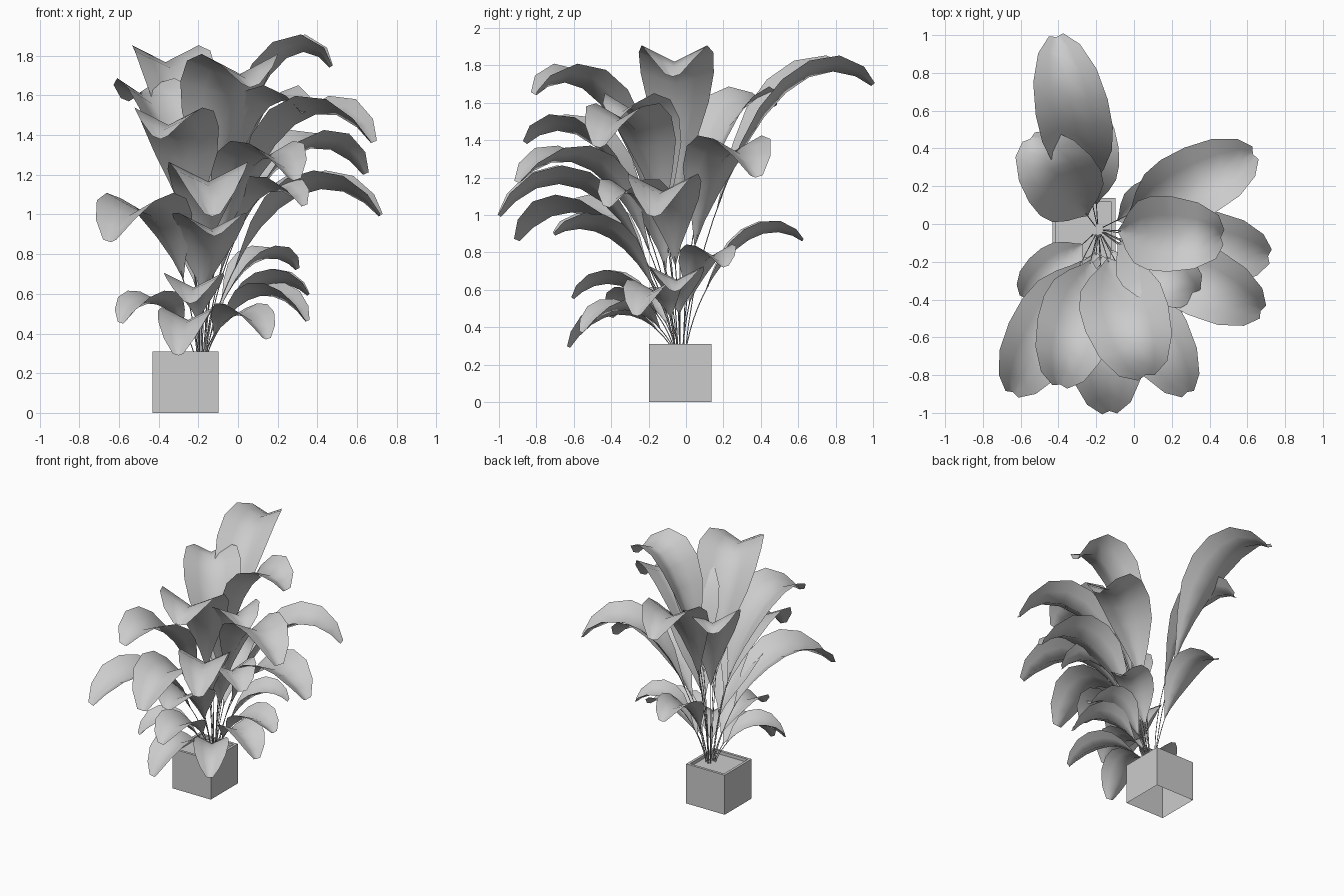
import bpy, bmesh, math
from mathutils import Vector

if "Cube" in bpy.data.objects:
    bpy.data.objects.remove(bpy.data.objects["Cube"])

grey = bpy.data.materials.new("plain grey")
grey.use_nodes = True
colour = (0.6, 0.6, 0.6, 1)
grey.diffuse_color = colour
grey.node_tree.nodes["Principled BSDF"].inputs["Base Color"].default_value = colour


def finish(bm, name, smooth):
    mesh = bpy.data.meshes.new(name)
    bm.to_mesh(mesh)
    bm.free()
    mesh.materials.append(grey)
    for p in mesh.polygons:
        p.use_smooth = smooth
    obj = bpy.data.objects.new(name, mesh)
    bpy.context.collection.objects.link(obj)
    return obj


def bridge(bm, a, b, closed):
    n = len(a)
    for i in range(n if closed else n - 1):
        j = (i + 1) % n
        bm.faces.new((a[i], a[j], b[j], b[i]))


# Pot: square open-bottomed box with a thin rim and recessed soil
CENTRE = Vector((-0.265, -0.03, 0))
CORNERS = ((-1, -1), (1, -1), (1, 1), (-1, 1))


def square(bm, half, z):
    return [bm.verts.new(CENTRE + Vector((sx * half, sy * half, z))) for sx, sy in CORNERS]


bm = bmesh.new()
rings = [square(bm, half, z) for half, z in
         ((0.167, 0), (0.167, 0.31), (0.147, 0.31), (0.147, 0.285))]
for a, b in zip(rings, rings[1:]):
    bridge(bm, a, b, True)
finish(bm, "pot", False)

bm = bmesh.new()
bm.faces.new(square(bm, 0.147, 0.285))
finish(bm, "soil", False)

# Blade outline: position along the blade, share of the full half width
OUTLINE = ((0, 0.02), (0.1, 0.2), (0.22, 0.5), (0.36, 0.82), (0.5, 0.98),
           (0.64, 1), (0.78, 0.88), (0.91, 0.58), (1, 0.2))
ACROSS = (-1, -0.5, 0, 0.5, 1)
BLADE_START = 0.32
FOLD = 0.5


def make_leaf(name, tip, apex, width, lean=0.06):
    """Arching midrib: a thin stem first, then a folded blade."""
    tip = Vector(tip)
    root = Vector((-0.19, -0.03, 0.24))
    out = Vector((tip.x - root.x, tip.y - root.y, 0))
    root += out.normalized() * 0.025
    p1 = root + out * lean
    p1.z = root.z + 0.57 * (apex - root.z)
    p2 = root + out * 0.53
    p2.z = (apex - 0.022 * root.z - 0.169 * p1.z - 0.373 * tip.z) / 0.435

    def midrib(t):
        s = 1 - t
        return root * s**3 + p1 * (3 * s * s * t) + p2 * (3 * s * t * t) + tip * t**3

    def frame(t):
        tangent = (midrib(min(t + 0.01, 1)) - midrib(t - 0.01)).normalized()
        side = Vector((-out.y, out.x, 0)).normalized()
        return side, tangent.cross(side)

    # Blade with its edges raised above the midrib
    bm = bmesh.new()
    rows = []
    for u, share in OUTLINE:
        t = BLADE_START + (1 - BLADE_START) * u
        side, up = frame(t)
        half = share * width / 2
        rows.append([bm.verts.new(midrib(t) + half * (side * k + up * FOLD * abs(k)))
                     for k in ACROSS])
    for a, b in zip(rows, rows[1:]):
        bridge(bm, a, b, False)
    finish(bm, name + "_blade", True)

    # Stem
    bm = bmesh.new()
    rings = []
    for i in range(7):
        t = 0.01 + (BLADE_START + 0.02) * i / 6
        side, up = frame(t)
        rings.append([bm.verts.new(midrib(t) + 0.003 * (side * math.cos(a) + up * math.sin(a)))
                      for a in (0, math.tau / 3, 2 * math.tau / 3)])
    for a, b in zip(rings, rings[1:]):
        bridge(bm, a, b, True)
    finish(bm, name + "_stem", True)


# Each leaf: tip position, height of the arch, width, lean of the stem
TALL = (
    ((-0.41, 0.99, 1.69), 1.71, 0.39), ((-0.55, 0.45, 1.57), 1.53, 0.41, -0.06),
    ((0.63, 0.37, 1.20), 1.32, 0.38), ((0.71, -0.17, 0.99), 1.12, 0.38),
    ((0.67, -0.46, 1.36), 1.49, 0.38), ((0.46, -0.07, 1.74), 1.76, 0.40, -0.04),
    ((0.06, -0.80, 1.64), 1.65, 0.46), ((-0.39, -0.85, 1.38), 1.41, 0.40),
    ((-0.64, -0.89, 0.86), 1.01, 0.38), ((-0.13, -0.99, 0.99), 1.16, 0.40),
    ((0.28, -0.89, 1.17), 1.27, 0.36), ((0.32, -0.41, 1.04), 1.10, 0.33),
    ((-0.12, -0.70, 0.89), 0.90, 0.38), ((0.32, -0.37, 1.51), 1.52, 0.36),
)
LOW = (
    ((-0.23, 0.62, 0.86), 0.89, 0.27), ((0.29, 0.20, 0.72), 0.77, 0.27),
    ((0.35, -0.06, 0.59), 0.65, 0.29), ((0.34, -0.26, 0.46), 0.59, 0.27),
    ((-0.58, -0.39, 0.45), 0.55, 0.27), ((-0.30, -0.62, 0.29), 0.46, 0.27),
    ((0.14, -0.55, 0.37), 0.49, 0.25), ((-0.24, -0.60, 0.55), 0.63, 0.30),
)
for label, group in (("tall_leaf", TALL), ("low_leaf", LOW)):
    for i, leaf in enumerate(group, 1):
        make_leaf(f"{label}_{i}", *leaf)
